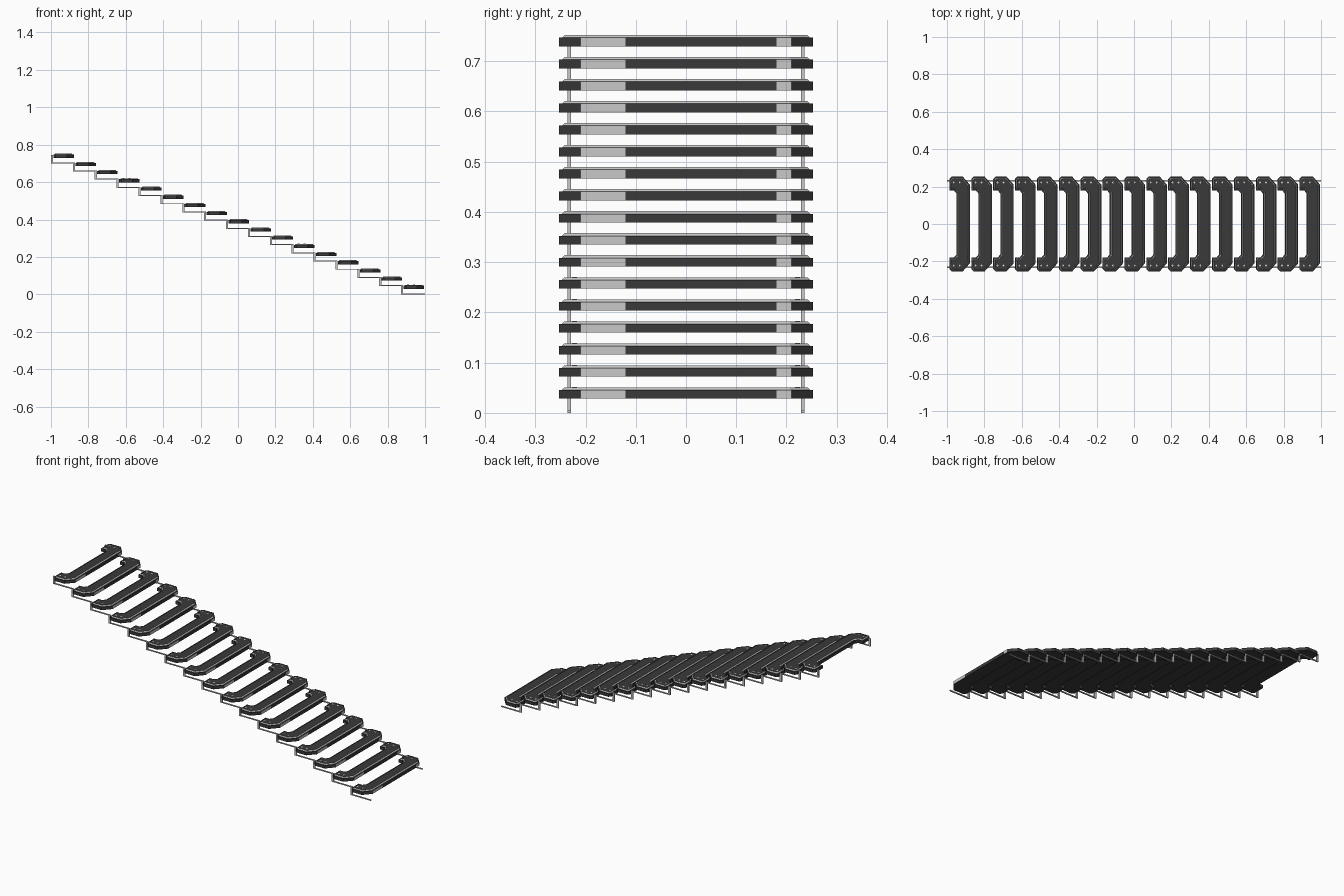
import bpy, bmesh
from mathutils import Matrix

cube = bpy.data.objects.get("Cube")
if cube:
    bpy.data.objects.remove(cube)

STEPS = 17
RUN = 0.117
RISE = 0.0438


def make_material(name, value):
    mat = bpy.data.materials.new(name)
    mat.use_nodes = True
    color = (value, value, value, 1)
    mat.diffuse_color = color
    mat.node_tree.nodes["Principled BSDF"].inputs["Base Color"].default_value = color
    return mat


dark = make_material("dark grey", 0.042)
light = make_material("light grey", 0.58)


def finish(bm, name, materials):
    mesh = bpy.data.meshes.new(name)
    bm.to_mesh(mesh)
    bm.free()
    for mat in materials:
        mesh.materials.append(mat)
    return mesh


def add_object(name, mesh, location=(0, 0, 0)):
    obj = bpy.data.objects.new(name, mesh)
    obj.location = location
    bpy.context.collection.objects.link(obj)
    return obj


def extrude(bm, face, vector):
    new = bmesh.ops.extrude_face_region(bm, geom=[face])["geom"]
    verts = [v for v in new if isinstance(v, bmesh.types.BMVert)]
    bmesh.ops.translate(bm, verts=verts, vec=vector)
    bmesh.ops.recalc_face_normals(bm, faces=bm.faces)
    return next(f for f in new if isinstance(f, bmesh.types.BMFace))


def tread_mesh():
    """C-shaped tread: narrow bar with a mounting pad at each end."""
    half = [(0.123, 0.21), (0.085, 0.253), (0.025, 0.253), (0.013, 0.241),
            (0.013, 0.18), (0.037, 0.18), (0.051, 0.163)]
    outline = [(0.123, -0.12), (0.123, 0.18)] + half
    outline += [(x, -y) for x, y in reversed(half)]
    bm = bmesh.new()
    base = bm.faces.new([bm.verts.new((x, y, 0.029)) for x, y in outline])
    top = extrude(bm, base, (0, 0, 0.017))

    # light marker patches on the nosing
    for f in bm.faces:
        c = f.calc_center_median()
        if f.normal.x > 0.99 and (c.y < -0.12 or c.y > 0.18):
            f.material_index = 1

    # raised walking surface with a light sloping rim
    bmesh.ops.inset_region(bm, faces=[top], thickness=0.007)
    rim = bmesh.ops.inset_region(bm, faces=[top], thickness=0.005, depth=0.005)
    for f in rim["faces"]:
        f.material_index = 1

    # nearly flush bolt heads on both pads
    for side in (-1, 1):
        for x in (0.036, 0.068):
            bolt = bmesh.ops.create_cone(
                bm, cap_ends=True, segments=8, radius1=0.005, radius2=0.005,
                depth=0.001, matrix=Matrix.Translation((x, side * 0.222, 0.051)))
            for f in {f for v in bolt["verts"] for f in v.link_faces}:
                f.material_index = 1
    return finish(bm, "tread", [dark, light])


def stringer_mesh():
    """Thin zigzag rail of risers and flats."""
    thick, riser, width = 0.005, 0.011, 0.007
    upper, lower = [], []
    for k in range(STEPS):
        x = -1 + k * RUN
        z = (STEPS - 1 - k) * RISE
        lift = 0 if k == 0 else thick
        upper += [(x + riser, z + RISE + lift), (x + riser, z + thick)]
        lower += [(x, z + RISE), (x, z)]
    upper.append((1, thick))
    lower.append((1, 0))
    bm = bmesh.new()
    points = upper + lower[::-1]
    face = bm.faces.new([bm.verts.new((x, -width / 2, z)) for x, z in points])
    extrude(bm, face, (0, width, 0))
    return finish(bm, "stringer", [light])


# treads
tread = tread_mesh()
for k in range(STEPS):
    add_object(f"tread_{k + 1}", tread,
               (-1 + k * RUN, 0, (STEPS - 1 - k) * RISE))

# side rails
rail = stringer_mesh()
add_object("front_stringer", rail, (0, -0.232, 0))
add_object("back_stringer", rail, (0, 0.232, 0))
